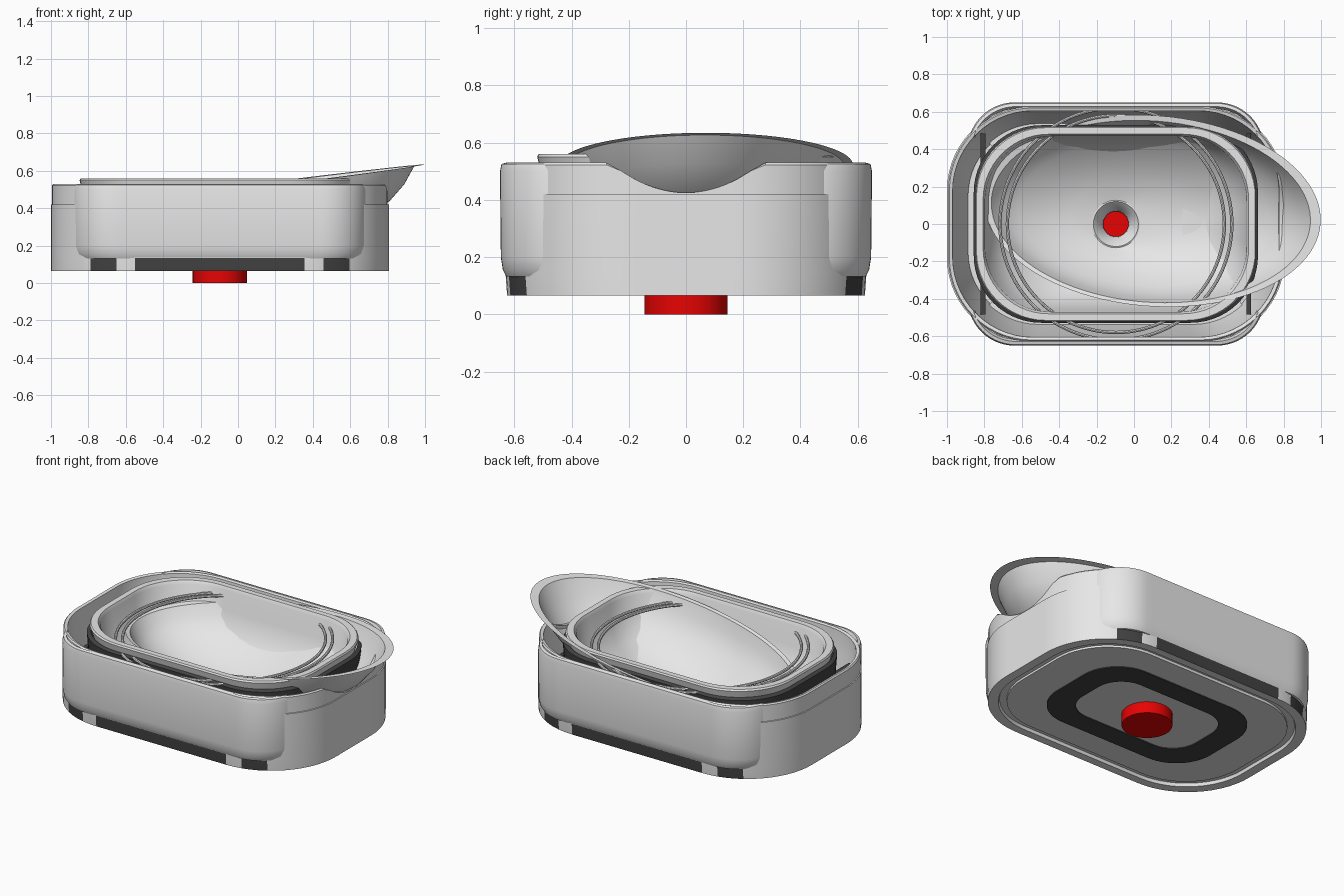
import bpy, bmesh
from math import sin, cos, pi, radians
from mathutils import Vector

old = bpy.data.objects.get("Cube")
if old:
    bpy.data.objects.remove(old, do_unlink=True)

CX = -0.097  # centre of the housing along x


def material(name, rgb):
    m = bpy.data.materials.new(name)
    m.use_nodes = True
    m.diffuse_color = (*rgb, 1)
    m.node_tree.nodes["Principled BSDF"].inputs["Base Color"].default_value = (*rgb, 1)
    return m


LIGHT = material("light grey", (0.86, 0.86, 0.86))
DARK = material("charcoal", (0.055, 0.055, 0.055))
RED = material("red", (0.83, 0.001, 0.001))


def rounded(hx, hy, r, z, side=24, arc=14):
    """Rounded rectangle around the housing centre, finely divided."""
    pts = []
    corners = [(1, 1), (-1, 1), (-1, -1), (1, -1)]
    for k, (sx, sy) in enumerate(corners):
        c = Vector((sx * (hx - r), sy * (hy - r)))
        curve = [c + r * Vector((cos(a), sin(a)))
                 for a in (pi / 2 * (k + i / arc) for i in range(arc + 1))]
        nx, ny = corners[(k + 1) % 4]
        turn = pi / 2 * (k + 1)
        end = Vector((nx * (hx - r), ny * (hy - r))) + r * Vector((cos(turn), sin(turn)))
        pts += curve + [curve[-1].lerp(end, i / side) for i in range(1, side)]
    return [Vector((p.x + CX, p.y, z)) for p in pts]


def loft(name, rings, mats, closed=False, caps=False, rule=None, keep=None):
    """Skin a list of equal rings; rule picks a material, keep drops faces."""
    bm = bmesh.new()
    rows = [[bm.verts.new(p) for p in ring] for ring in rings]
    pairs = list(zip(rows, rows[1:]))
    if closed:
        pairs.append((rows[-1], rows[0]))
    n = len(rows[0])
    for a, b in pairs:
        for i in range(n):
            j = (i + 1) % n
            bm.faces.new((a[i], a[j], b[j], b[i]))
    if caps:
        bm.faces.new(rows[0][::-1])
        bm.faces.new(rows[-1])
    if keep:
        drop = [f for f in bm.faces if not keep(f.calc_center_median())]
        bmesh.ops.delete(bm, geom=drop, context="FACES")
    bmesh.ops.recalc_face_normals(bm, faces=bm.faces)
    for f in bm.faces:
        f.material_index = rule(f.calc_center_median()) if rule else 0
    mesh = bpy.data.meshes.new(name)
    bm.to_mesh(mesh)
    bm.free()
    for m in mats:
        mesh.materials.append(m)
    obj = bpy.data.objects.new(name, mesh)
    bpy.context.collection.objects.link(obj)
    smooth(obj)


def smooth(obj):
    bpy.ops.object.select_all(action="DESELECT")
    obj.select_set(True)
    bpy.context.view_layer.objects.active = obj
    bpy.ops.object.shade_smooth_by_angle(angle=radians(35))


def finish(name, mat):
    obj = bpy.context.object
    obj.name = name
    obj.data.materials.append(mat)
    smooth(obj)


def cylinder(name, r, z0, z1, mat):
    bpy.ops.mesh.primitive_cylinder_add(vertices=48, radius=r, depth=z1 - z0,
                                        location=(CX, 0, (z0 + z1) / 2))
    finish(name, mat)


# Housing wall, with a dip under the spout and dark feet along its lower edge
def dipped(ring):
    for p in ring:
        if p.x > 0.6 and abs(p.y) < 0.26:
            p.z = min(p.z, 0.425 + 0.1 * (p.y / 0.26) ** 2)
    return ring


def foot(c):
    x = abs(c.x - CX)
    outer = 0.09 < c.z < 0.13 and abs(c.y) > 0.5
    return int(outer and (x < 0.46 or 0.54 < x < 0.69))


# The inner face slopes in to meet the base plate
loft("housing_wall", [
    rounded(0.903, 0.625, 0.45, 0.065),
    rounded(0.903, 0.63, 0.45, 0.135),
    rounded(0.903, 0.63, 0.45, 0.42),
    rounded(0.897, 0.628, 0.45, 0.421),
    dipped(rounded(0.897, 0.628, 0.45, 0.522)),
    dipped(rounded(0.89, 0.62, 0.44, 0.53)),
    dipped(rounded(0.873, 0.605, 0.43, 0.525)),
    rounded(0.868, 0.6, 0.43, 0.4),
    rounded(0.79, 0.53, 0.38, 0.1),
    rounded(0.8, 0.54, 0.39, 0.085),
    rounded(0.84, 0.57, 0.41, 0.085),
    rounded(0.845, 0.575, 0.41, 0.066),
], [LIGHT, DARK], closed=True, rule=foot)

# Front and back panels wrapping around the corners
for name, s in (("front_panel", -1), ("back_panel", 1)):
    loft(name, [
        rounded(0.69, 0.5, 0.2, 0.13),
        rounded(0.75, 0.6, 0.22, 0.13),
        rounded(0.772, 0.628, 0.24, 0.132),
        rounded(0.787, 0.64, 0.25, 0.155),
        rounded(0.792, 0.647, 0.25, 0.2),
        rounded(0.792, 0.65, 0.25, 0.5),
        rounded(0.787, 0.645, 0.25, 0.525),
        rounded(0.775, 0.628, 0.24, 0.53),
        rounded(0.765, 0.615, 0.23, 0.5),
    ], [LIGHT], keep=lambda c: c.y * s > 0.46)

# Base plate, rubber ring and knob
loft("base_plate", [rounded(0.8, 0.535, 0.38, 0.072), rounded(0.8, 0.535, 0.38, 0.09)],
     [LIGHT], caps=True)
loft("rubber_ring", [rounded(0.57, 0.37, 0.25, 0.075), rounded(0.57, 0.37, 0.25, 0.066),
                     rounded(0.42, 0.24, 0.17, 0.066), rounded(0.42, 0.24, 0.17, 0.075)],
     [DARK], closed=True)
cylinder("bottom_knob", 0.145, 0, 0.075, RED)
cylinder("drain_plug", 0.068, 0.07, 0.115, RED)

# Dark sleeve around the tray, and upright ribs at its ends
loft("tray_sleeve", [rounded(0.7, 0.47, 0.3, 0.09), rounded(0.74, 0.51, 0.33, 0.3),
                     rounded(0.76, 0.528, 0.36, 0.5), rounded(0.74, 0.51, 0.35, 0.51)], [DARK])
for side in (-1, 1):
    bpy.ops.mesh.primitive_cube_add(size=1, location=(CX + side * 0.71, 0, 0.25))
    bpy.context.object.scale = (0.025, 0.97, 0.3)
    finish("end_rib", DARK)

# Rounded tray with a raised lip
loft("tray", [
    rounded(0.735, 0.505, 0.36, 0.49),
    rounded(0.75, 0.52, 0.37, 0.55),
    rounded(0.745, 0.515, 0.37, 0.56),
    rounded(0.71, 0.48, 0.35, 0.56),
    rounded(0.7, 0.47, 0.35, 0.54),
    rounded(0.69, 0.46, 0.35, 0.42),
    rounded(0.61, 0.41, 0.34, 0.31),
    rounded(0.48, 0.34, 0.3, 0.21),
    rounded(0.3, 0.24, 0.22, 0.16),
    rounded(0.13, 0.125, 0.12, 0.14),
], [LIGHT])


# Oval bowl that rises to a spout on the left side
def oval(s, f, n=96):
    cx, cy = CX + 0.197 * s, 0.07 * s
    turn = radians(-4.5)
    ring = []
    for i in range(n):
        a = 2 * pi * i / n
        u, v = 0.9 * s * cos(a), 0.51 * s * sin(a)
        x = cx + u * cos(turn) - v * sin(turn)
        y = cy + u * sin(turn) + v * cos(turn)
        rim = 0.521 + 0.125 * (x - 0.1 * s) / s + 0.02 * y / s
        ring.append(Vector((x, y, rim * (1 - f) + 0.15 * f)))
    return ring


def circle(r, z, n=96):
    return [Vector((CX + r * cos(2 * pi * i / n), r * sin(2 * pi * i / n), z)) for i in range(n)]


loft("spout_bowl", [
    oval(1, 0), oval(0.95, 0.015), oval(0.9, 0.22), oval(0.83, 0.4), oval(0.75, 0.53),
    oval(0.62, 0.7), oval(0.5, 0.82), oval(0.35, 0.94), circle(0.125, 0.15),
], [LIGHT])
loft("drain_funnel", [circle(0.127, 0.155), circle(0.12, 0.158), circle(0.072, 0.11),
                      circle(0.068, 0.09)], [LIGHT])

# Guard rings
for r in (0.58, 0.62):
    bpy.ops.mesh.primitive_torus_add(major_radius=r, minor_radius=0.009, major_segments=96,
                                     minor_segments=8, location=(CX, 0, 0.5))
    finish("guard_ring", LIGHT)
